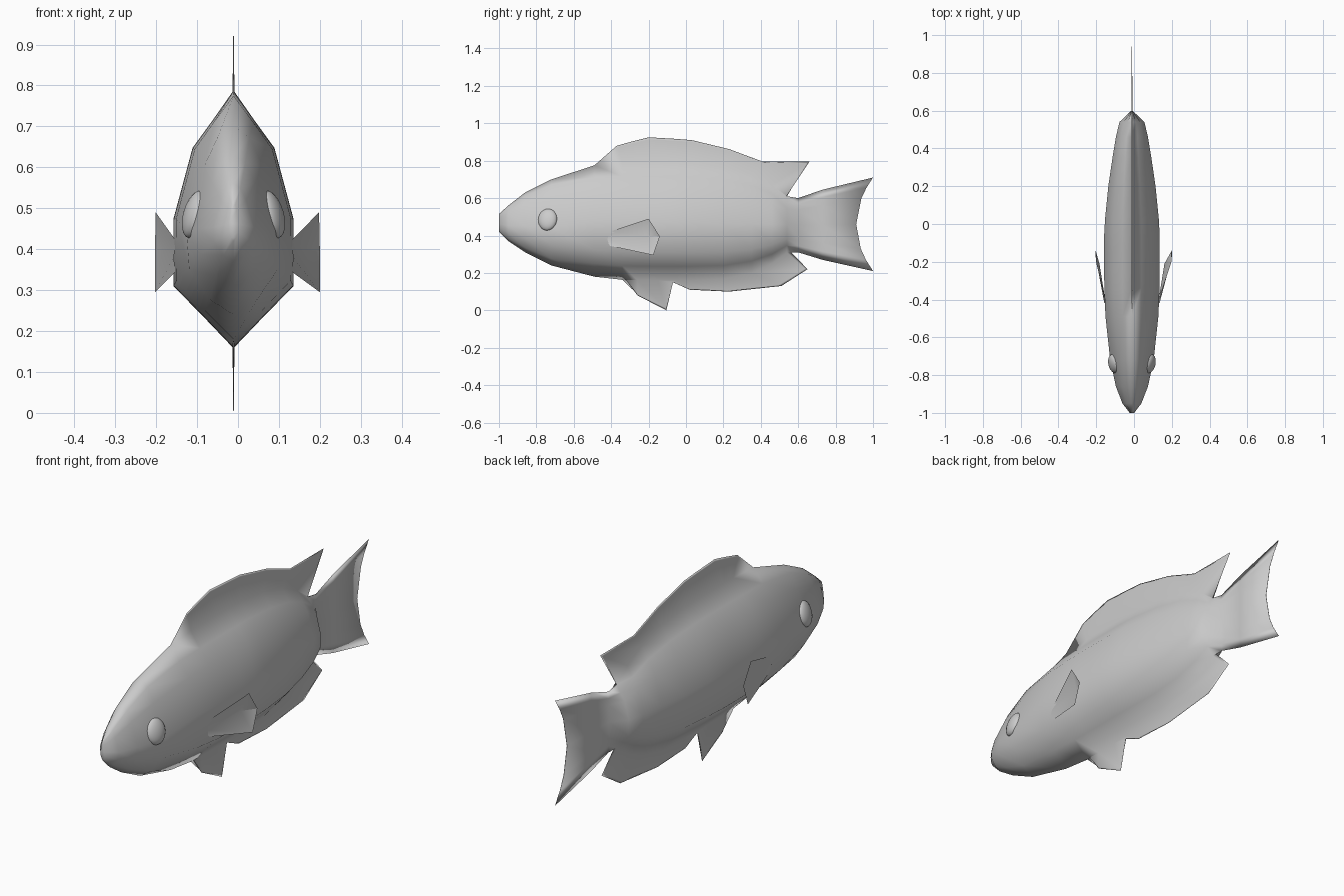
import bpy, bmesh
from math import radians

if "Cube" in bpy.data.objects:
    bpy.data.objects.remove(bpy.data.objects["Cube"])

CX = -0.011  # symmetry plane of the fish


def make(name, verts, faces, angle):
    me = bpy.data.meshes.new(name)
    me.from_pydata(verts, [], faces)
    bm = bmesh.new()
    bm.from_mesh(me)
    bmesh.ops.remove_doubles(bm, verts=bm.verts, dist=0.0003)
    bmesh.ops.recalc_face_normals(bm, faces=bm.faces)
    bm.to_mesh(me)
    bm.free()
    ob = bpy.data.objects.new(name, me)
    bpy.context.collection.objects.link(ob)
    smooth(ob, angle)


def smooth(ob, angle):
    bpy.ops.object.select_all(action='DESELECT')
    ob.select_set(True)
    bpy.context.view_layer.objects.active = ob
    bpy.ops.object.shade_smooth_by_angle(angle=radians(angle))


# Body with blended fins: y, bottom, top, half width, [fin top (y, z), fin bottom (y, z)]
rings = [
    (-1, .42, .515, .012), (-.95, .37, .56, .05), (-.86, .31, .63, .085),
    (-.72, .24, .70, .115), (-.49, .18, .775, .14),
    (-.34, .163, .783, .146, (-.37, .88), (-.32, .163)),
    (-.26, .161, .785, .147, (-.28, .905), (-.26, .08)),
    (-.15, .16, .785, .147, (-.2, .925), (-.105, 0)),
    (-.06, .16, .785, .147, (-.06, .917), (-.07, .15)),
    (.03, .161, .782, .142, (.03, .91), (.02, .11)),
    (.2, .168, .763, .125, (.23, .862), (.23, .1)),
    (.35, .2, .725, .103, (.41, .795), (.51, .13)),
    (.46, .25, .67, .085, (.66, .795), (.65, .22)),
    (.54, .31, .61, .066, (.53, .6), (.55, .322)),
    (.6, .31, .60, .003), (.73, .27, .645, .002), (.91, .21, .71, .001)]


def edge(body_z, y, fin):
    """Fin edge, a point close to it, and the root of the fin on the body."""
    if not fin:
        return [(0, y, body_z)] * 3
    fy, fz = fin
    return [(0, fy, fz), (.0015, fy + (y - fy) * .08, fz + (body_z - fz) * .08), (.002, y, body_z)]


verts, faces = [], []
for y, lo, hi, w, *fins in rings:
    head = min(1, max(0, (-.48 - y) / .2))
    top, bottom = fins or (None, None)
    side = [(.34, .89 + .05 * head), (.68 - .06 * head, .78 + .01 * head),
            (1, .5 - .06 * head), (1 - .06 * head, .24), (.5, .12 - .04 * head)]
    side = [(a * w, y, lo + b * (hi - lo)) for a, b in side]
    half = edge(hi, y, top) + side + edge(lo, y, bottom)[::-1]
    if y > .9:  # curved back edge of the tail
        half = [(x, y + .09 * abs(2 * (z - lo) / (hi - lo) - 1) ** 2, z) for x, _, z in half]
    verts += [(CX + x, a, b) for x, a, b in half]
    verts += [(CX - x, a, b) for x, a, b in half[-2:0:-1]]
n = 20
for r in range(len(rings) - 1):
    for i in range(n):
        j = (i + 1) % n
        faces.append((r * n + i, r * n + j, (r + 1) * n + j, (r + 1) * n + i))
last = (len(rings) - 1) * n
for base in (0, last):  # close snout and tail edge
    for i in range(n // 2):
        faces.append((base + i, base + i + 1, base + (n - i - 1) % n, base + (n - i) % n))
faces = [tuple(dict.fromkeys(f)) for f in faces]
make("body", verts, faces, 180)

# Side fins, dented in the middle, and eyes
for side, label, tip in ((1, "right", .211), (-1, "left", .192)):
    pts = [(.140, -.41, .42), (.146, -.42, .38), (.142, -.41, .345),
           (tip - .002, -.2, .49), (tip, -.14, .395), (tip, -.175, .295),
           (.172, -.21, .40)]
    make("pectoral_fin_" + label, [(CX + side * x, y, z) for x, y, z in pts],
         [(0, 1, 6, 3), (1, 2, 5, 6), (3, 6, 4), (6, 5, 4)], 25)
    bpy.ops.mesh.primitive_uv_sphere_add(
        segments=20, ring_count=12, radius=1, location=(CX + side * .094, -.74, .485),
        rotation=(0, radians(-16 * side), radians(-14 * side)))
    eye = bpy.context.object
    eye.name = "eye_" + label
    eye.scale = (.027, .052, .06)
    smooth(eye, 60)
